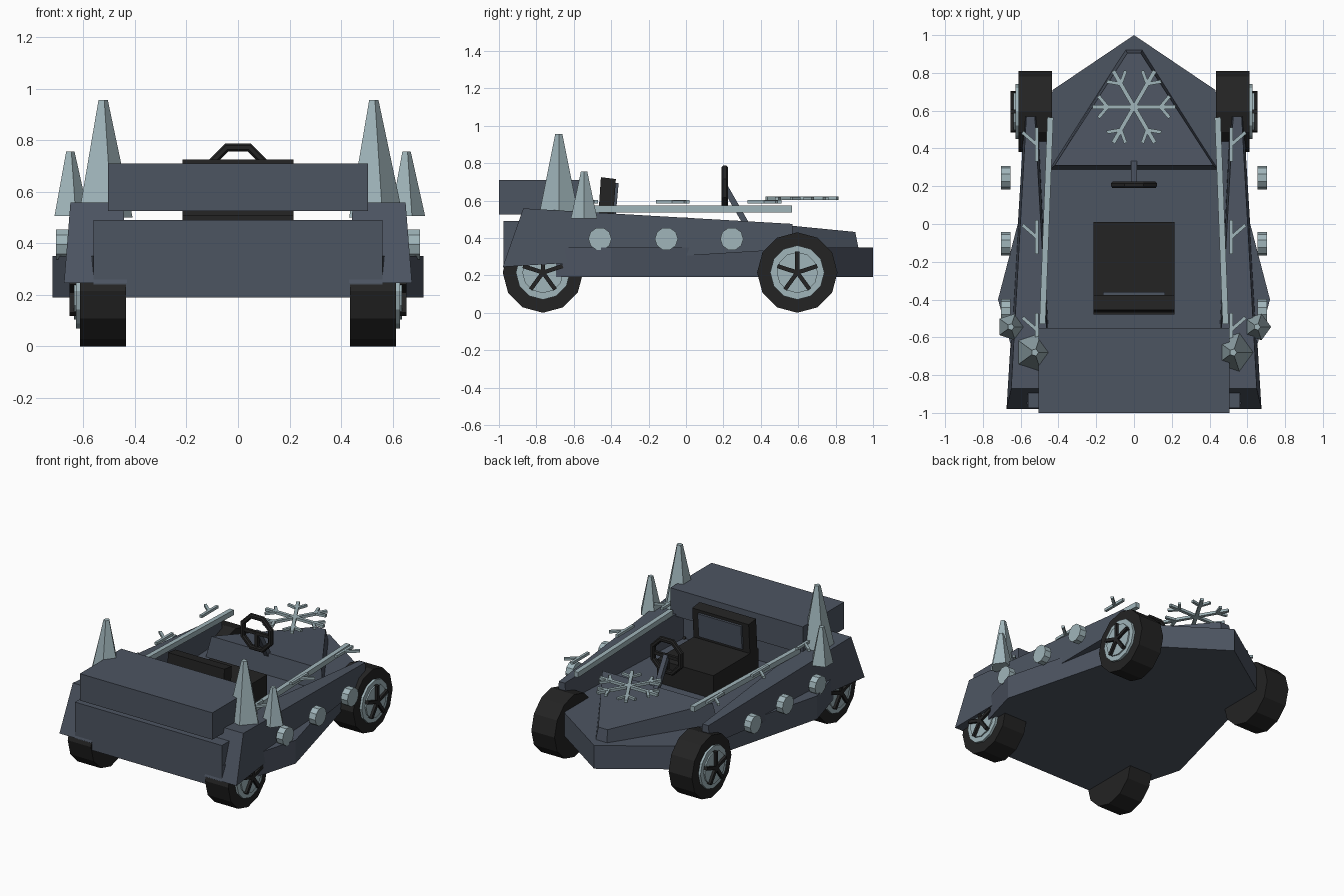
import bpy, bmesh, math
from mathutils import Vector

if "Cube" in bpy.data.objects:
    bpy.data.objects.remove(bpy.data.objects["Cube"])


def material(name, rgb):
    m = bpy.data.materials.new(name)
    m.diffuse_color = (*rgb, 1)
    m.use_nodes = True
    m.node_tree.nodes["Principled BSDF"].inputs["Base Color"].default_value = m.diffuse_color
    return m


SLATE = material("slate blue", (0.073, 0.089, 0.120))
BLACK = material("black rubber", (0.017, 0.017, 0.017))
ICE = material("pale ice", (0.35, 0.46, 0.49))


def finish(name, bm, mat):
    bmesh.ops.recalc_face_normals(bm, faces=bm.faces[:])
    me = bpy.data.meshes.new(name)
    bm.to_mesh(me)
    bm.free()
    me.materials.append(mat)
    ob = bpy.data.objects.new(name, me)
    bpy.context.collection.objects.link(ob)
    return ob


def loft(bm, low, high):
    """Closed solid between two rings of equal length."""
    a = [bm.verts.new(p) for p in low]
    b = [bm.verts.new(p) for p in high]
    n = len(a)
    bm.faces.new(a[::-1])
    bm.faces.new(b)
    for i in range(n):
        j = (i + 1) % n
        bm.faces.new((a[i], a[j], b[j], b[i]))


def solid(name, mat, low, high):
    bm = bmesh.new()
    loft(bm, low, high)
    return finish(name, bm, mat)


def box(name, mat, x, y, z):
    ring = [(x[0], y[0]), (x[1], y[0]), (x[1], y[1]), (x[0], y[1])]
    return solid(name, mat, [(*p, z[0]) for p in ring], [(*p, z[1]) for p in ring])


def bar(bm, p, q, w, h, up=(0, 0, 1)):
    """Rectangular bar from p to q."""
    p, q, up = Vector(p), Vector(q), Vector(up)
    d = (q - p).normalized()
    s = d.cross(up).normalized()
    t = s.cross(d)
    c = [s * a * w / 2 + t * b * h / 2 for a, b in ((-1, -1), (1, -1), (1, 1), (-1, 1))]
    loft(bm, [p + k for k in c], [q + k for k in c])


def ring_x(x, y, z, r, n, start=0.0):
    return [(x, y + r * math.cos(start + i * math.tau / n),
             z + r * math.sin(start + i * math.tau / n)) for i in range(n)]


def disc_x(name, mat, x0, x1, y, z, r, n, start=0.0):
    return solid(name, mat, ring_x(x0, y, z, r, n, start), ring_x(x1, y, z, r, n, start))


def spike(name, x, y, r, z0, z1, tip):
    rings = [[(x + k * math.cos(i * math.tau / 5), y + k * math.sin(i * math.tau / 5), z)
              for i in range(5)] for k, z in ((r, z0), (tip, z1))]
    return solid(name, ICE, *rings)


# Floor hull with pointed nose
half = [(0.56, -0.97), (0.72, -0.4), (0.43, 0.71)]
hull = half + [(0, 1)] + [(-x, y) for x, y in half[::-1]]
solid("floor_hull", SLATE, [(x, y, 0.19) for x, y in hull], [(x, y, 0.35) for x, y in hull])

# Nose cowl
solid("nose_cowl", SLATE,
      [(-0.45, 0.285, 0.33), (0.45, 0.285, 0.33), (0.045, 0.925, 0.33), (-0.045, 0.925, 0.33)],
      [(-0.42, 0.31, 0.49), (0.42, 0.31, 0.49), (0.035, 0.905, 0.432), (-0.035, 0.905, 0.432)])

# Rear panel and wing
box("rear_panel", SLATE, (-0.56, 0.56), (-0.975, -0.62), (0.24, 0.49))
box("rear_wing", SLATE, (-0.505, 0.505), (-1.0, -0.55), (0.525, 0.71))

# Seat with tilted, padded back
box("seat_base", BLACK, (-0.215, 0.215), (-0.48, 0.01), (0.34, 0.51))
solid("seat_back", BLACK,
      [(-0.215, -0.47, 0.5), (0.215, -0.47, 0.5), (0.215, -0.39, 0.5), (-0.215, -0.39, 0.5)],
      [(-0.215, -0.455, 0.725), (0.215, -0.455, 0.725), (0.215, -0.375, 0.715), (-0.215, -0.375, 0.715)])
solid("seat_pad", SLATE,
      [(-0.165, -0.40, 0.53), (0.165, -0.40, 0.53), (0.165, -0.375, 0.53), (-0.165, -0.375, 0.53)],
      [(-0.165, -0.39, 0.695), (0.165, -0.39, 0.695), (0.165, -0.36, 0.695), (-0.165, -0.36, 0.695)])

# Steering wheel: octagonal rim, spokes and column
bm = bmesh.new()
rings = []
for i in range(8):
    a = math.radians(22.5 + 45 * i)
    rings.append([bm.verts.new(((0.115 + 0.016 * u) * math.cos(a), 0.207 + 0.017 * v,
                                0.665 + (0.115 + 0.016 * u) * math.sin(a)))
                  for u, v in ((1, 0.5), (0.5, 1), (-0.5, 1), (-1, 0.5),
                               (-1, -0.5), (-0.5, -1), (0.5, -1), (1, -0.5))])
for i in range(8):
    for k in range(8):
        r, s, m = rings[i], rings[(i + 1) % 8], (k + 1) % 8
        bm.faces.new((r[k], r[m], s[m], s[k]))
bar(bm, (-0.11, 0.207, 0.665), (0.11, 0.207, 0.665), 0.02, 0.022)
bar(bm, (0, 0.207, 0.56), (0, 0.207, 0.665), 0.02, 0.022, (0, 1, 0))
finish("steering_wheel", bm, BLACK)
bm = bmesh.new()
bar(bm, (0, 0.21, 0.67), (0, 0.33, 0.46), 0.032, 0.032)
finish("steering_column", bm, SLATE)

# Large snowflake above the nose
bm = bmesh.new()
for i in range(6):
    a = i * math.pi / 3
    c = Vector((0, 0.62, 0.612))
    d = Vector((math.cos(a), math.sin(a), 0))
    bar(bm, c, c + d * 0.22, 0.022, 0.018)
    for side in (-1, 1):
        b = a + side * math.radians(50)
        bar(bm, c + d * 0.14, c + d * 0.14 + Vector((math.cos(b), math.sin(b), 0)) * 0.075, 0.018, 0.016)
finish("snowflake", bm, ICE)

for s, side in ((-1, "left"), (1, "right")):
    # Tapered side pod with sloped rear end
    solid(side + "_side_pod", SLATE,
          [(s * 0.43, -0.98, 0.245), (s * 0.675, -0.98, 0.245), (s * 0.58, 0.57, 0.34), (s * 0.51, 0.57, 0.34)],
          [(s * 0.445, -0.87, 0.558), (s * 0.65, -0.87, 0.558), (s * 0.57, 0.57, 0.475), (s * 0.525, 0.57, 0.475)])

    # Floating ice rail
    bm = bmesh.new()
    bar(bm, (s * 0.485, -0.53, 0.555), (s * 0.443, 0.565, 0.555), 0.032, 0.036)
    finish(side + "_rail", bm, ICE)

    # Frost twigs over the pod, and round studs beside it
    for i, y in enumerate((0.42, -0.07, -0.56)):
        bm = bmesh.new()
        bar(bm, (s * 0.515, y - 0.09, 0.593), (s * 0.515, y + 0.09, 0.593), 0.018, 0.018)
        bar(bm, (s * 0.515, y + 0.0, 0.593), (s * 0.59, y + 0.065, 0.593), 0.018, 0.016)
        bar(bm, (s * 0.515, y + 0.0, 0.593), (s * 0.585, y - 0.06, 0.593), 0.018, 0.016) if i == 3 else None
        finish(f"{side}_frost_twig_{i + 1}", bm, ICE)
    for i, y in enumerate((0.245, -0.105, -0.46)):
        disc_x(f"{side}_stud_{i + 1}", ICE, s * 0.655, s * 0.705, y, 0.395, 0.062, 10)

    # Ice spikes
    spike(side + "_large_spike", s * 0.525, -0.68, 0.116, 0.50, 0.955, 0.02)
    spike(side + "_small_spike", s * 0.652, -0.545, 0.074, 0.505, 0.755, 0.018)

    # Wheels: tyre, stepped rim, five spokes
    for y, end in ((0.595, "nose"), (-0.765, "tail")):
        tag, z = f"{side}_{end}", 0.215
        disc_x(tag + "_tyre", BLACK, s * 0.435, s * 0.612, y, z, 0.215, 12, math.pi / 2)
        disc_x(tag + "_rim", ICE, s * 0.60, s * 0.628, y, z, 0.145, 12, math.pi / 2)
        disc_x(tag + "_hub", ICE, s * 0.62, s * 0.637, y, z, 0.11, 12, math.pi / 2)
        bm = bmesh.new()
        for i in range(5):
            a = math.pi / 2 + i * math.tau / 5
            bar(bm, (s * 0.64, y, z),
                (s * 0.64, y + 0.112 * math.cos(a), z + 0.112 * math.sin(a)), 0.022, 0.028, (1, 0, 0))
        finish(tag + "_spokes", bm, BLACK)
